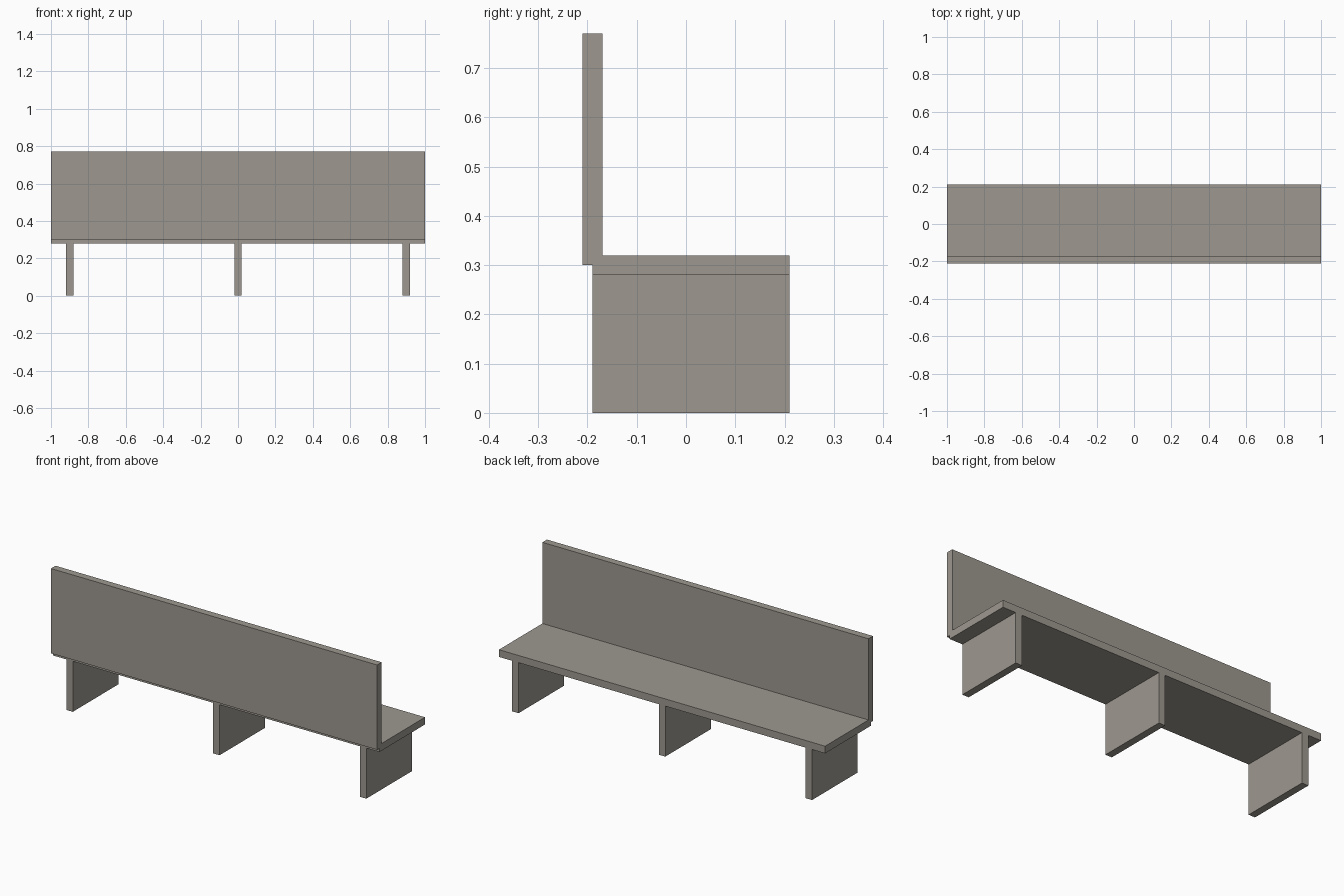
import bpy

if "Cube" in bpy.data.objects:
    bpy.data.objects.remove(bpy.data.objects["Cube"])

# Single warm grey colour for the whole bench
grey = bpy.data.materials.new("warm grey")
grey.diffuse_color = (0.34, 0.315, 0.28, 1)
grey.use_nodes = True
grey.node_tree.nodes["Principled BSDF"].inputs["Base Color"].default_value = grey.diffuse_color


def box(name, lo, hi):
    """Add a box spanning two opposite corners."""
    bpy.ops.mesh.primitive_cube_add(size=1)
    ob = bpy.context.object
    ob.name = name
    ob.location = [(a + b) / 2 for a, b in zip(lo, hi)]
    ob.scale = [b - a for a, b in zip(lo, hi)]
    bpy.ops.object.transform_apply(location=True, rotation=False, scale=True)
    ob.data.materials.append(grey)
    return ob


# Seat plank
box("seat", (-1, -0.19, 0.28), (1, 0.21, 0.32))

# Backrest board, half lapped over the rear edge of the seat
box("backrest", (-1, -0.21, 0.30), (1, -0.17, 0.77))

# Three panel legs
for name, x in (("left_leg", -0.9), ("middle_leg", 0), ("right_leg", 0.9)):
    box(name, (x - 0.02, -0.19, 0), (x + 0.02, 0.21, 0.28))
